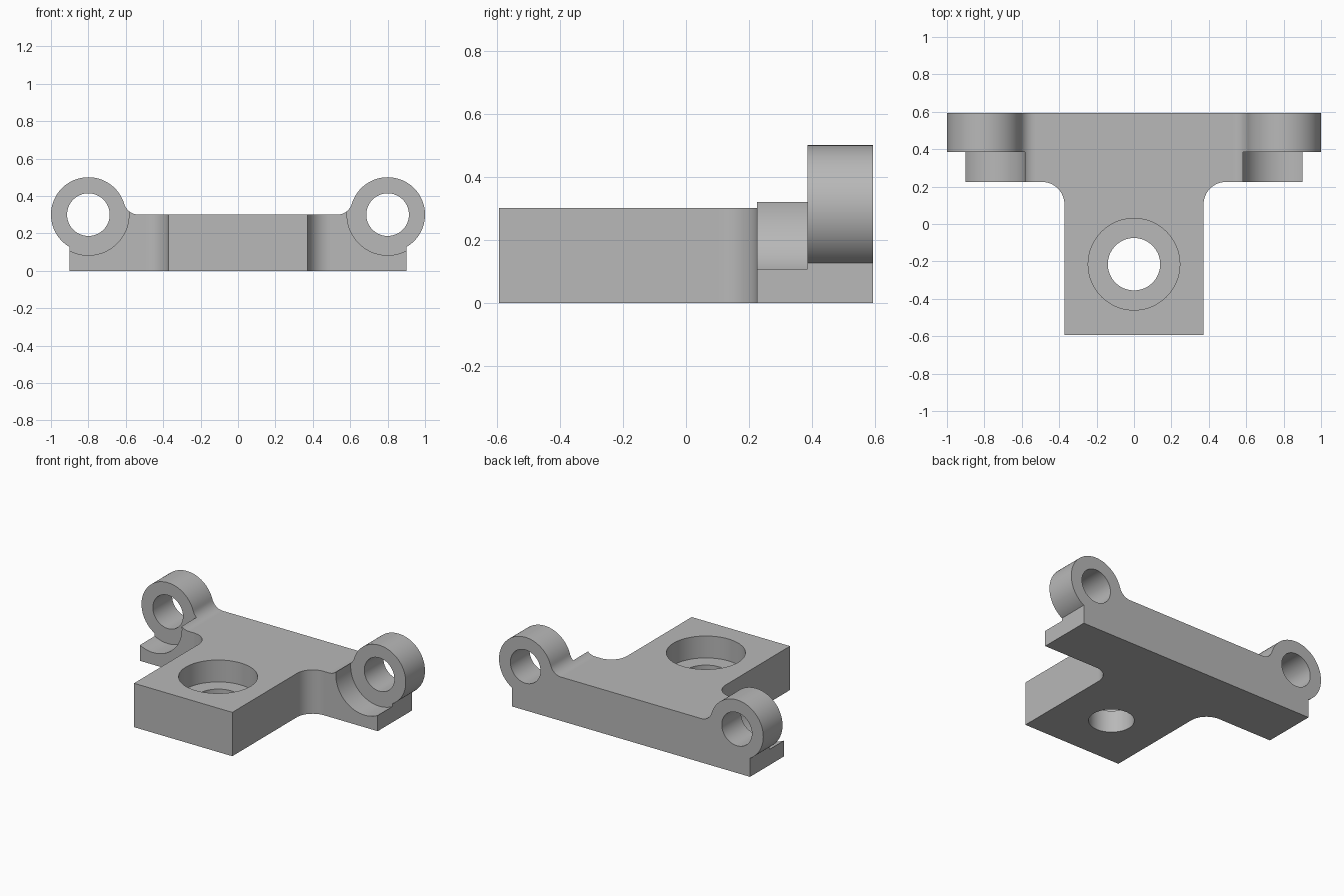
import bpy
import bmesh
from math import cos, sin, pi, radians, sqrt, atan2

if "Cube" in bpy.data.objects:
    bpy.data.objects.remove(bpy.data.objects["Cube"], do_unlink=True)

# Main dimensions
DEPTH = 0.593            # half depth along y
TOP = 0.30               # plate thickness
EAR_X, EAR_Z, EAR_R = 0.80, 0.30, 0.20
BORE_Y = -0.215

grey = bpy.data.materials.new("machined grey")
grey.use_nodes = True
grey.diffuse_color = (0.48, 0.48, 0.48, 1)
grey.node_tree.nodes["Principled BSDF"].inputs["Base Color"].default_value = (0.48, 0.48, 0.48, 1)


def arc(cx, cy, r, start, end, steps):
    """Points on an arc, both ends included."""
    return [(cx + r * cos(start + (end - start) * i / steps),
             cy + r * sin(start + (end - start) * i / steps)) for i in range(steps + 1)]


def circle(cx, cy, r, steps=80):
    return arc(cx, cy, r, 0, 2 * pi, steps)[:-1]


def mirrored(half):
    """Close a right-hand outline with its mirror image."""
    return half + [(-x, y) for x, y in reversed(half)]


def extrude(name, outline, axis, lo, hi):
    """Solid prism from an outline, extruded along y or z."""
    def place(p, h):
        return (p[0], h, p[1]) if axis == "y" else (p[0], p[1], h)
    bm = bmesh.new()
    a = [bm.verts.new(place(p, lo)) for p in outline]
    b = [bm.verts.new(place(p, hi)) for p in outline]
    bm.faces.new(a)
    bm.faces.new(b)
    for i in range(len(a)):
        j = (i + 1) % len(a)
        bm.faces.new((a[i], a[j], b[j], b[i]))
    bmesh.ops.recalc_face_normals(bm, faces=bm.faces)
    mesh = bpy.data.meshes.new(name)
    bm.to_mesh(mesh)
    bm.free()
    mesh.materials.append(grey)
    obj = bpy.data.objects.new(name, mesh)
    bpy.context.collection.objects.link(obj)
    return obj


def combine(target, tool, operation):
    """Apply a boolean and discard the tool."""
    mod = target.modifiers.new(operation, "BOOLEAN")
    mod.operation = operation
    mod.solver = "EXACT"
    mod.object = tool
    bpy.context.view_layer.objects.active = target
    bpy.ops.object.modifier_apply(modifier=mod.name)
    bpy.data.objects.remove(tool, do_unlink=True)


# Front profile: base edge, round ear, and a fillet blending the ear into the plate
fillet_r = 0.082
fillet_x = EAR_X - sqrt((EAR_R + fillet_r) ** 2 - fillet_r ** 2)
tangent = atan2(fillet_r, fillet_x - EAR_X)
profile = [(0.90, 0.0)]
profile += arc(EAR_X, EAR_Z, EAR_R, radians(-60), tangent, 64)
profile += arc(fillet_x, TOP + fillet_r, fillet_r, tangent - pi, -pi / 2, 12)[1:]
bracket = extrude("hinge_bracket", mirrored(profile), "y", -DEPTH, DEPTH)

# T-shaped plan with rounded inner corners
plan = [(0.372, -DEPTH - 0.0)]
plan += arc(0.372 + 0.12, 0.105, 0.12, pi, pi / 2, 16)
plan += [(1.1, 0.225), (1.1, DEPTH + 0.1)]
plan[0] = (0.372, -DEPTH - 0.1)
combine(bracket, extrude("plan_tool", mirrored(plan), "z", -0.1, 0.7), "INTERSECT")

# Clearance in front of each ear, then the pin hole through it
for side in (-1, 1):
    for radius, y0, y1 in ((0.217, 0.13, 0.385), (0.114, 0.3, 0.7)):
        tool = extrude("ear_tool", circle(side * EAR_X, EAR_Z, radius), "y", y0, y1)
        combine(bracket, tool, "DIFFERENCE")

# Counterbored mounting hole in the stem
for radius, z0, z1 in ((0.245, 0.15, 0.5), (0.14, -0.1, 0.4)):
    tool = extrude("bore_tool", circle(0, BORE_Y, radius), "z", z0, z1)
    combine(bracket, tool, "DIFFERENCE")

# Smooth the curved walls and keep the flat faces flat
bpy.ops.object.select_all(action="DESELECT")
bracket.select_set(True)
bpy.context.view_layer.objects.active = bracket
bpy.ops.object.shade_smooth_by_angle(angle=radians(25))
for face in bracket.data.polygons:
    if max(abs(c) for c in face.normal) > 0.99999:
        face.use_smooth = False
